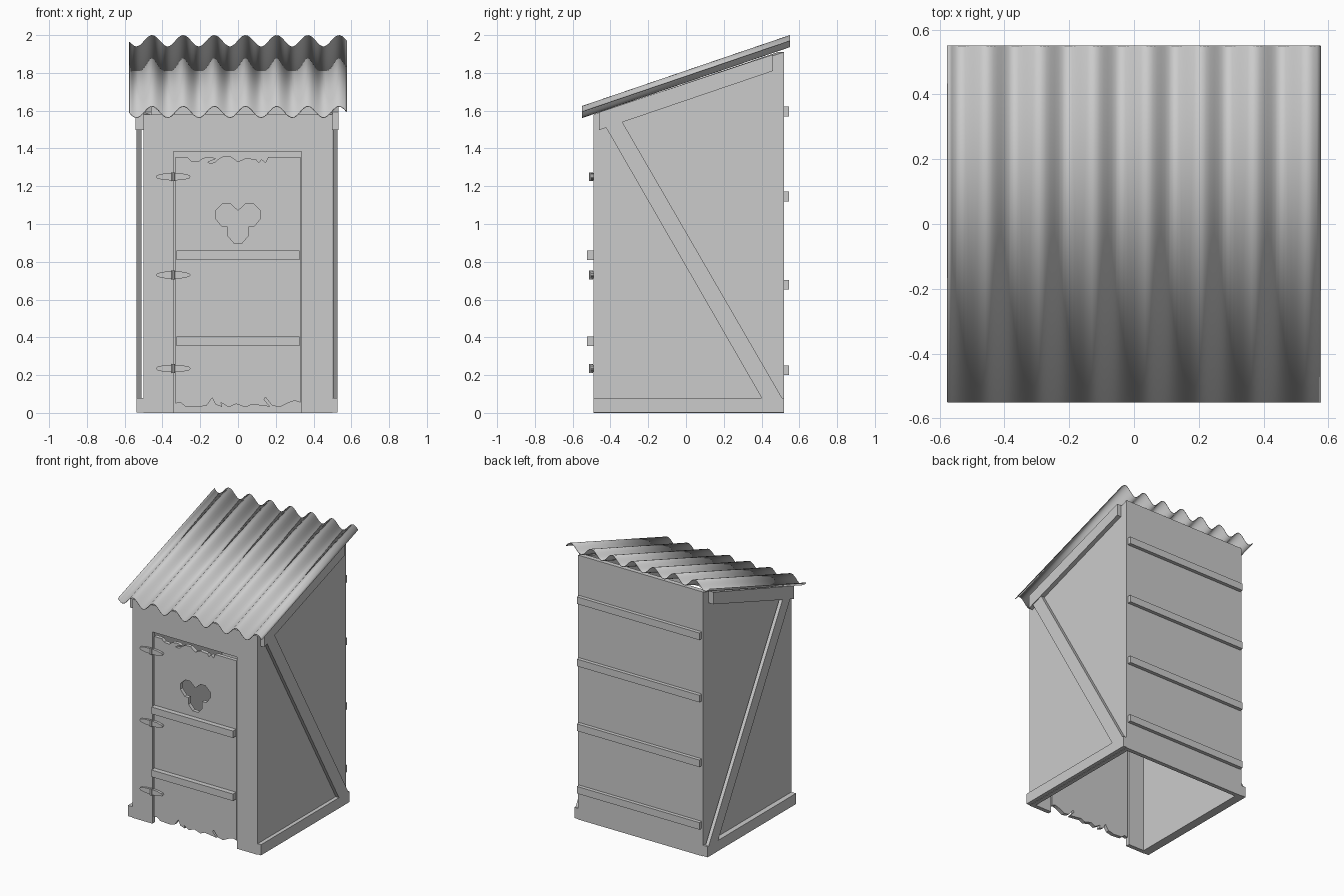
import bpy, bmesh, math
from mathutils import Matrix

if "Cube" in bpy.data.objects:
    bpy.data.objects.remove(bpy.data.objects["Cube"])

grey = bpy.data.materials.new("weathered grey")
grey.diffuse_color = (0.6, 0.6, 0.6, 1)
grey.use_nodes = True
grey.node_tree.nodes["Principled BSDF"].inputs["Base Color"].default_value = grey.diffuse_color


def add(name, mesh):
    ob = bpy.data.objects.new(name, mesh)
    bpy.context.scene.collection.objects.link(ob)
    mesh.materials.clear()
    mesh.materials.append(grey)
    return ob


def box(name, x0, x1, y0, y1, z0, z1):
    bm = bmesh.new()
    bmesh.ops.create_cube(bm, size=1)
    for v in bm.verts:
        v.co = ((x0 + x1) / 2 + v.co.x * (x1 - x0),
                (y0 + y1) / 2 + v.co.y * (y1 - y0),
                (z0 + z1) / 2 + v.co.z * (z1 - z0))
    me = bpy.data.meshes.new(name)
    bm.to_mesh(me)
    bm.free()
    return add(name, me)


def plate(name, outlines, facing, a, b):
    """Flat plate from 2D outlines (later ones are holes); a..b is its depth."""
    cu = bpy.data.curves.new(name + "_outline", 'CURVE')
    cu.dimensions = '2D'
    cu.fill_mode = 'BOTH'
    cu.extrude = (b - a) / 2
    for pts in outlines:
        sp = cu.splines.new('POLY')
        sp.points.add(len(pts) - 1)
        for p, (u, v) in zip(sp.points, pts):
            p.co = (u, v, 0, 1)
        sp.use_cyclic_u = True
    tmp = bpy.data.objects.new(name + "_tmp", cu)
    bpy.context.scene.collection.objects.link(tmp)
    dg = bpy.context.evaluated_depsgraph_get()
    me = bpy.data.meshes.new_from_object(tmp.evaluated_get(dg))
    bpy.data.objects.remove(tmp)
    bpy.data.curves.remove(cu)
    mid = (a + b) / 2
    if facing == 'front':   # u -> x, v -> z
        m = Matrix(((1, 0, 0, 0), (0, 0, -1, mid), (0, 1, 0, 0), (0, 0, 0, 1)))
    else:                   # u -> y, v -> z
        m = Matrix(((0, 0, 1, mid), (1, 0, 0, 0), (0, 1, 0, 0), (0, 0, 0, 1)))
    me.transform(m)
    bm = bmesh.new()
    bm.from_mesh(me)
    bmesh.ops.remove_doubles(bm, verts=bm.verts, dist=0.0002)
    bmesh.ops.recalc_face_normals(bm, faces=bm.faces)
    for f in bm.faces:
        f.smooth = False
    bm.to_mesh(me)
    bm.free()
    me.name = name
    return add(name, me)


# hut walls: open top and bottom, door opening in front
F, B, TF, TB = -0.49, 0.52, 1.58, 1.91
bm = bmesh.new()
front = [bm.verts.new((x, F, z)) for x, z in (
    (-.5, 0), (-.342, 0), (-.342, 1.385), (.337, 1.385), (.337, 0), (.5, 0), (.5, TF), (-.5, TF))]
back = [bm.verts.new((x, B, z)) for x, z in ((.5, 0), (-.5, 0), (-.5, TB), (.5, TB))]
bm.faces.new(front)
bm.faces.new(back)
bm.faces.new((front[5], back[0], back[3], front[6]))
bm.faces.new((back[1], front[0], front[7], back[2]))
me = bpy.data.meshes.new("walls")
bm.to_mesh(me)
bm.free()
walls = add("walls", me)
sol = walls.modifiers.new("thickness", 'SOLIDIFY')
sol.thickness, sol.offset, sol.use_even_offset = 0.03, -1, True

# side trim: base board, diagonal brace, sloped top board
brace = [(.40, .08), (.508, .08), (-.34, 1.545), (-.423, 1.51)]
top_board = [(-.46, 1.497), (.46, 1.81), (.46, 1.897), (-.46, 1.592)]
for side, s in (("right", 1), ("left", -1)):
    o = 0 if s == 1 else 0.01    # left trim stands slightly further out

    def span(a, b):
        return sorted((s * (a + o), s * (b + o)))
    box(side + "_base_board", *sorted((s * .498, s * (.527 + o))), F, B, 0.003, .08)
    plate(side + "_brace", [brace], 'side', *span(.502, .527))
    plate(side + "_top_board", [top_board], 'side', *sorted((s * .457, s * (.532 + o))))

# rails across the back
for i, z in enumerate((.20, .652, 1.12, 1.57)):
    box(f"back_rail_{i + 1}", -.49, .49, .515, .546, z, z + .051)

# door with ragged ends and a three-lobed window (outlines in hundredths)
top = [(-33, 135.5), (-27, 135.5), (-25, 133.5), (-21, 133), (-18.5, 135), (-14, 135.5),
       (-11.5, 134.5), (-16, 132.8), (-15, 132.2), (-12.5, 132.5), (-10.5, 134.3), (-8, 135.8),
       (-4, 135.8), (0, 133), (4, 134.8), (9.5, 134.3), (11, 132.5), (12.5, 134.3),
       (14.5, 132.5), (16, 135.5), (33, 135.5)]
bottom = [(33, 5.5), (30, 6.5), (27, 5.5), (22, 3), (18, 4), (14.5, 8.3), (13.8, 7), (17, 3.3),
          (7.5, 4.5), (4, 3), (-1, 4.7), (-5, 3), (-9, 5.5), (-8.5, 3.2), (-12, 4.5),
          (-13.7, 8), (-16.5, 4), (-21, 3), (-28, 3.5), (-30.5, 5.5), (-33, 5)]
half = [(0, 107), (4.2, 110.8), (8, 110.8), (12, 107), (12, 103), (8.5, 98.7),
        (5.5, 98.7), (5.5, 93.8), (2.2, 90)]
window = half + [(-x, z) for x, z in reversed(half[1:])]
hundredths = lambda pts: [(x / 100, z / 100) for x, z in pts]
plate("door", [hundredths(top + bottom), hundredths(window)], 'front', -.487, -.46)
for i, z in enumerate((.355, .81)):
    box(f"door_rail_{i + 1}", -.326, .326, -.523, -.485, z, z + .05)

# hinges: two tapered leaves and a knuckle
leaf = [(.009, .019), (.05, .017), (.085, .009), (.092, 0), (.085, -.009), (.05, -.017), (.009, -.019)]
for i, z in enumerate((.235, .73, 1.25)):
    for side, s in (("left", -1), ("right", 1)):
        plate(f"hinge_{side}_leaf_{i + 1}", [[(-.343 + s * u, z + v) for u, v in leaf]],
              'front', -.505, -.486)
    bm = bmesh.new()
    bmesh.ops.create_cone(bm, cap_ends=True, segments=8, radius1=.01, radius2=.01, depth=.046,
                          matrix=Matrix.Translation((-.343, -.503, z)))
    me = bpy.data.meshes.new("hinge_knuckle")
    bm.to_mesh(me)
    bm.free()
    add(f"hinge_knuckle_{i + 1}", me)

# corrugated roof sheet
bm = bmesh.new()
N = 98
rows = []
for y in (-.55, .55):
    mid = 1.593 + .341 * (y + .55)
    rows.append([bm.verts.new((x, y, mid + .03 * math.cos(2 * math.pi * (x - .04) / .165)))
                 for x in (-.575 + 1.15 * i / N for i in range(N + 1))])
for i in range(N):
    bm.faces.new((rows[0][i], rows[0][i + 1], rows[1][i + 1], rows[1][i]))
me = bpy.data.meshes.new("roof_sheet")
bm.to_mesh(me)
bm.free()
roof = add("roof_sheet", me)
sol = roof.modifiers.new("thickness", 'SOLIDIFY')
sol.thickness, sol.offset = 0.004, 0
bpy.context.view_layer.objects.active = roof
roof.select_set(True)
bpy.ops.object.shade_smooth_by_angle(angle=math.radians(40))
